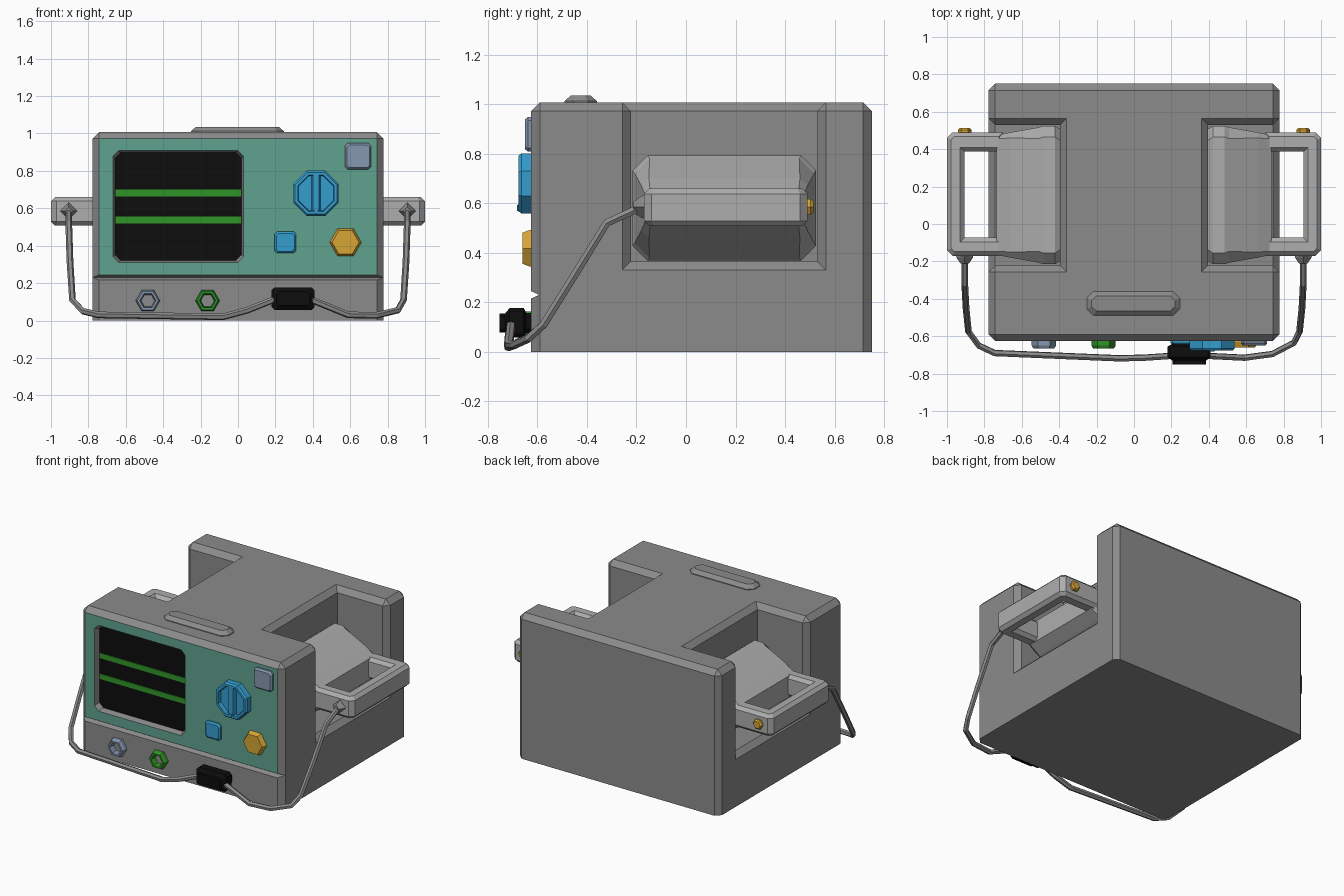
import bpy, bmesh, math
from mathutils import Vector

if "Cube" in bpy.data.objects:
    bpy.data.objects.remove(bpy.data.objects["Cube"])

def material(name, r, g, b):
    m = bpy.data.materials.new(name)
    m.diffuse_color = (r, g, b, 1)
    m.use_nodes = True
    m.node_tree.nodes["Principled BSDF"].inputs["Base Color"].default_value = m.diffuse_color
    return m

GREY = material("body grey", 0.26, 0.26, 0.26)
LIGHT = material("light grey", 0.42, 0.42, 0.42)
TEAL = material("teal panel", 0.115, 0.36, 0.27)
BLACK = material("black", 0.004, 0.004, 0.004)
GREEN = material("green", 0.03, 0.30, 0.02)
BLUE = material("blue", 0.035, 0.34, 0.62)
YELLOW = material("amber", 0.68, 0.38, 0.035)
SLATE = material("slate blue", 0.24, 0.31, 0.43)

def finish(name, bm, mat, mirror=False):
    bmesh.ops.recalc_face_normals(bm, faces=bm.faces[:])
    me = bpy.data.meshes.new(name)
    bm.to_mesh(me)
    bm.free()
    ob = bpy.data.objects.new(name, me)
    bpy.context.collection.objects.link(ob)
    if mat:
        me.materials.append(mat)
    if mirror:
        ob.modifiers.new("mirror", 'MIRROR')
    return ob

AXES = {'X': lambda a, b, h: (h, a, b),
        'Y': lambda a, b, h: (a, h, b),
        'Z': lambda a, b, h: (a, b, h)}

def loft_into(bm, axis, center, rings, caps=True):
    """rings: list of (2D outline, height along axis)."""
    rows = [[bm.verts.new(AXES[axis](a + center[0], b + center[1], h)) for a, b in pts]
            for pts, h in rings]
    n = len(rows[0])
    for r0, r1 in zip(rows, rows[1:]):
        for i in range(n):
            j = (i + 1) % n
            bm.faces.new((r0[i], r0[j], r1[j], r1[i]))
    if caps:
        bm.faces.new(rows[0])
        bm.faces.new(rows[-1])

def loft(name, axis, center, rings, mat, caps=True, mirror=False):
    bm = bmesh.new()
    loft_into(bm, axis, center, rings, caps)
    return finish(name, bm, mat, mirror)

def octa(w, h, c):
    """Rectangle of half sizes w, h with cut corners."""
    return [(w, h - c), (w - c, h), (c - w, h), (-w, h - c),
            (-w, c - h), (c - w, -h), (w - c, -h), (w, c - h)]

def ngon(n, r, turn=0.0):
    return [(r * math.cos(turn + 2 * math.pi * i / n), r * math.sin(turn + 2 * math.pi * i / n))
            for i in range(n)]

def rect(x0, y0, x1, y1):
    return [(x0, y0), (x1, y0), (x1, y1), (x0, y1)]

def cut(ob, cutter):
    cutter.hide_render = True
    m = ob.modifiers.new("cut", 'BOOLEAN')
    m.operation, m.solver, m.object = 'DIFFERENCE', 'EXACT', cutter
    bpy.context.view_layer.objects.active = ob
    bpy.ops.object.modifier_apply(modifier=m.name)
    bpy.data.objects.remove(cutter)

FRONT = -0.625
O = (0, 0)

# Main case: box with a bay on each side, then chamfered outer edges
body = loft("case", 'Z', O, [(rect(-.778, FRONT, .778, .75), 0), (rect(-.778, FRONT, .778, .75), 1.007)], GREY)
bm = bmesh.new()
for x0, x1 in ((.395, 1), (-1, -.395)):
    r = rect(x0, -.222, x1, .53)
    loft_into(bm, 'Z', O, [(r, .365), (r, 1.3)])
cut(body, finish("bay_cutter", bm, None))
bm = bmesh.new()
bm.from_mesh(body.data)
bm.normal_update()
edges = [e for e in bm.edges if e.is_convex and e.calc_face_angle(0) > 1.3
         and max(v.co.z for v in e.verts) > .001]
bmesh.ops.bevel(bm, geom=edges, offset=.035, offset_type='OFFSET', segments=1,
                profile=.5, affect='EDGES', clamp_overlap=False)
bm.to_mesh(body.data)
bm.free()

# Groove across the front and the recessed screen
v = [(-.66, .2), (-.592, .23), (-.66, .26)]
cut(body, loft("groove_cutter", 'X', O, [(v, -1), (v, 1)], None))
cut(body, loft("screen_cutter", 'Y', (-.32, .61),
               [(octa(.358, .308, .03), -.66), (octa(.338, .288, .03), -.585)], None))
body.data.materials.clear()
for m in (GREY, TEAL, BLACK):
    body.data.materials.append(m)
for p in body.data.polygons:
    p.material_index = 0
    if p.normal.y < -.95 and p.center.y < -.5:
        if p.center.y > -.6:
            p.material_index = 2
        elif p.center.z > .25:
            p.material_index = 1

# Screen trace lines
for i, z in enumerate((.537, .682)):
    r = rect(-.655, z - .018, .015, z + .018)
    loft(f"trace_line_{i}", 'Y', O, [(r, -.584), (r, -.591)], GREEN)

# Raised pad on top
loft("top_pad", 'Z', (-.003, -.425), [(octa(.248, .065, .035), 1.0), (octa(.248, .065, .035), 1.012),
                                      (octa(.223, .04, .025), 1.035)], GREY)

# Buttons
for name, x, z, s, d, mat in (("square_button", .642, .878, .07, .025, SLATE),
                              ("small_button", .253, .418, .058, .02, BLUE)):
    loft(name, 'Y', (x, z), [(octa(s, s, .014), -.61), (octa(s, s, .014), FRONT - d * .5),
                             (octa(s - .01, s - .01, .012), FRONT - d)], mat)
loft("hex_button", 'Y', (.575, .418), [(ngon(6, .085), -.61), (ngon(6, .085), -.632),
                                       (ngon(6, .072), -.66)], YELLOW)

# Rotary knob: dished octagon with a grip bar and pointer
t = math.pi / 8
K = (.417, .68)
loft("knob", 'Y', K, [(ngon(8, .131, t), -.61), (ngon(8, .131, t), -.665), (ngon(8, .121, t), -.677),
                      (ngon(8, .105, t), -.677), (ngon(8, .1, t), -.65)], BLUE)
loft("knob_grip", 'Y', K, [(rect(-.028, -.1, .028, .1), -.64), (rect(-.017, -.1, .017, .1), -.677)], BLUE)
loft("knob_pointer", 'Y', (K[0], K[1] - .095), [(ngon(3, .02, -math.pi / 2), -.67),
                                               (ngon(3, .016, -math.pi / 2), -.682)], BLUE)

# Hexagonal sockets on the lower front
for name, x, mat in (("left_socket", -.482, SLATE), ("right_socket", -.163, GREEN)):
    loft(name, 'Y', (x, .106), [(ngon(6, .065), -.61), (ngon(6, .065), -.65), (ngon(6, .056), -.665),
                                (ngon(6, .043), -.665), (ngon(6, .036), -.624)], mat, caps=False)

# Cable plug
loft("cable_plug", 'Y', (.295, .117), [(octa(.095, .04, .015), -.61), (octa(.095, .04, .015), -.645),
                                       (octa(.115, .06, .015), -.655), (octa(.115, .06, .015), -.712),
                                       (octa(.09, .038, .012), -.73), (octa(.09, .038, .012), -.752)], BLACK)

# Paddle heads, widest near the bay wall and tapering to the handle
C = (.155, .58)
loft("paddle_head", 'X', C, [(octa(.35, .19, .06), .39), (octa(.37, .212, .06), .422),
                             (octa(.37, .212, .06), .485), (octa(.362, .2, .06), .508),
                             (octa(.335, .12, .03), .66), (octa(.32, .074, .02), .735)], LIGHT, mirror=True)

# Paddle handles: C-shaped bars with chamfered rims
outline = [(.70, -.17), (.97, -.17), (1, -.14), (1, .46), (.97, .49), (.70, .49),
           (.70, .388), (.907, .388), (.907, -.073), (.70, -.073)]
bm = bmesh.new()
loft_into(bm, 'Z', O, [(outline, .507), (outline, .66)])
rims = [e for e in bm.edges if abs(e.verts[0].co.z - e.verts[1].co.z) < .001]
bmesh.ops.recalc_face_normals(bm, faces=bm.faces[:])
bmesh.ops.bevel(bm, geom=rims, offset=.022, segments=1, profile=.5, affect='EDGES')
finish("paddle_handle", bm, LIGHT, mirror=True)

# Trigger studs at the back and cable sleeves at the front of the handles
loft("trigger_stud", 'Y', (.905, .585), [(ngon(6, .036), .48), (ngon(6, .036), .503),
                                         (ngon(6, .026), .514)], YELLOW, mirror=True)
loft("cable_sleeve", 'Y', (.905, .585), [(ngon(4, .048), -.16), (ngon(4, .044), -.18),
                                         (ngon(4, .022), -.212)], GREY, mirror=True)

# Cables: shared drop from each handle, then along the front to the plug
drop = [(.905, -.18, .585), (.905, -.32, .52), (.898, -.45, .31), (.885, -.575, .11)]
left = [(-x, y, z) for x, y, z in drop] + [(-.83, -.65, .05), (-.745, -.69, .03), (-.08, -.718, .02),
                                           (.05, -.715, .055), (.2, -.705, .115)]
right = drop + [(.855, -.635, .055), (.74, -.695, .028), (.59, -.715, .03), (.39, -.705, .112)]
for name, pts in (("left_cable", left), ("right_cable", right)):
    cu = bpy.data.curves.new(name, 'CURVE')
    cu.dimensions = '3D'
    cu.bevel_depth, cu.bevel_resolution, cu.use_fill_caps = .018, 1, True
    s = cu.splines.new('POLY')
    s.use_smooth = False
    s.points.add(len(pts) - 1)
    for p, co in zip(s.points, pts):
        p.co = (*co, 1)
    cu.materials.append(GREY)
    bpy.context.collection.objects.link(bpy.data.objects.new(name, cu))
